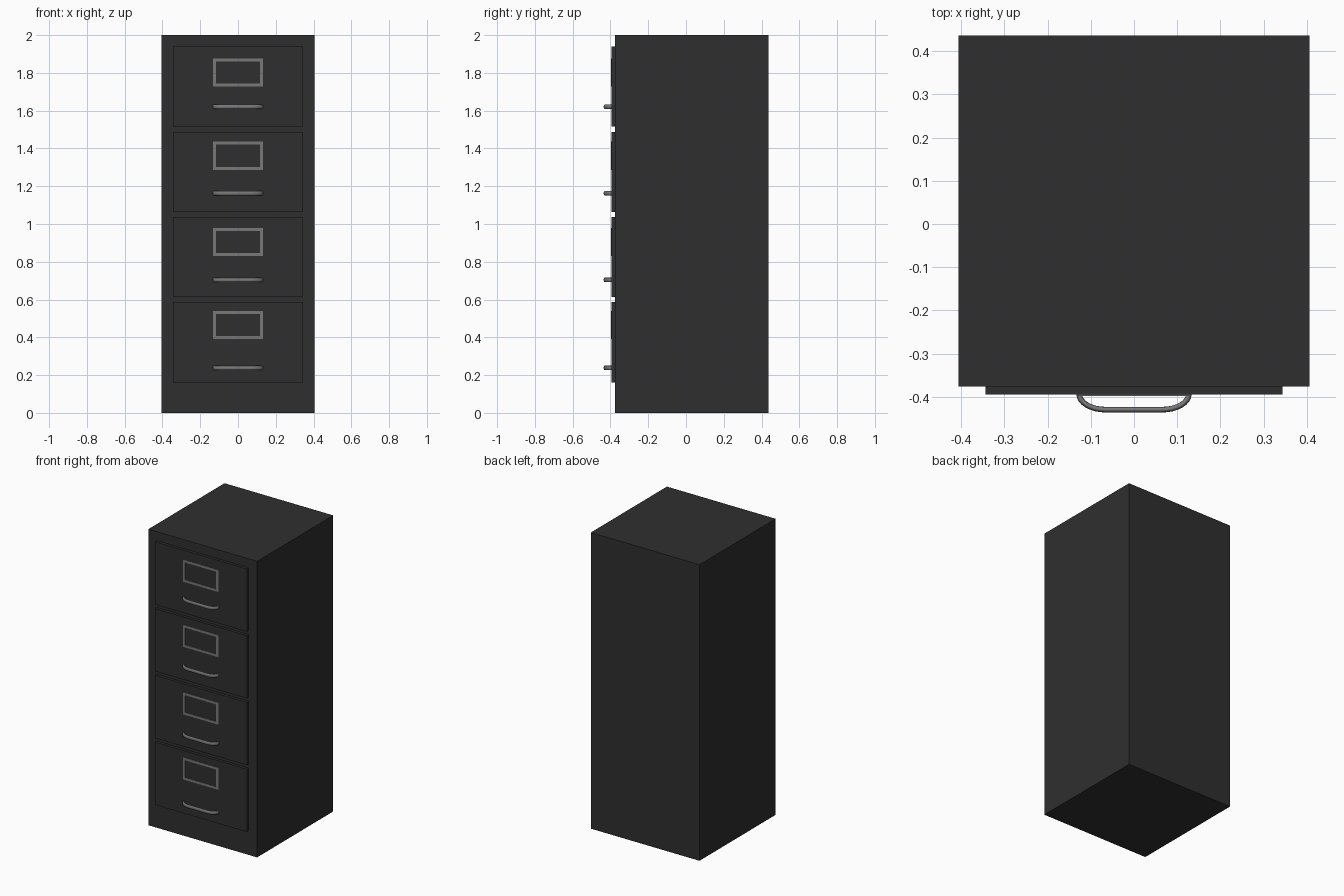
import bpy, bmesh, math
from mathutils import Vector

if "Cube" in bpy.data.objects:
    bpy.data.objects.remove(bpy.data.objects["Cube"])


def material(name, v):
    m = bpy.data.materials.new(name)
    m.diffuse_color = (v, v, v, 1)
    m.use_nodes = True
    m.node_tree.nodes["Principled BSDF"].inputs["Base Color"].default_value = m.diffuse_color
    return m


CHARCOAL = material("charcoal paint", 0.028)
GREY = material("grey metal", 0.19)

BODY_FRONT, BODY_BACK = -0.376, 0.436
DRAWER_FRONT = -0.395


def finish(bm, name, mat):
    bmesh.ops.recalc_face_normals(bm, faces=bm.faces)
    me = bpy.data.meshes.new(name)
    bm.to_mesh(me)
    bm.free()
    me.materials.append(mat)
    ob = bpy.data.objects.new(name, me)
    bpy.context.collection.objects.link(ob)
    return ob


def box(name, lo, hi, mat):
    bm = bmesh.new()
    bmesh.ops.create_cube(bm, size=1)
    for v in bm.verts:
        v.co = Vector([(a + b) / 2 + c * (b - a) for a, b, c in zip(lo, hi, v.co)])
    return finish(bm, name, mat)


def label_frame(name, half_w, z0, z1, border, depth):
    """Thin rectangular rim standing on the drawer front."""
    bm = bmesh.new()
    rims = []
    for y in (DRAWER_FRONT + 0.001, DRAWER_FRONT - depth):
        for b in (0, border):
            w = half_w - b
            rims.append([bm.verts.new((x, y, z)) for x, z in
                         ((-w, z0 + b), (w, z0 + b), (w, z1 - b), (-w, z1 - b))])
    order = [rims[0], rims[1], rims[3], rims[2]]
    for a, b in zip(order, order[1:] + order[:1]):
        for i in range(4):
            j = (i + 1) % 4
            bm.faces.new((a[i], a[j], b[j], b[i]))
    return finish(bm, name, GREY)


def handle(name, z, sides=12, steps=8):
    """Bow handle: oval section swept along a flat path with rounded ends."""
    half, flat, front = 0.127, 0.066, -0.4295
    root = DRAWER_FRONT + 0.002
    right = []
    for i in range(steps + 1):
        a = math.pi / 2 * i / steps
        right.append(Vector((flat + (half - flat) * math.sin(a),
                             root + (front - root) * math.cos(a), z)))
    path = [Vector((-p.x, p.y, p.z)) for p in reversed(right)] + right
    bm = bmesh.new()
    rings = []
    for i, p in enumerate(path):
        t = (path[min(i + 1, len(path) - 1)] - path[max(i - 1, 0)]).normalized()
        n = Vector((-t.y, t.x, 0))
        rings.append([bm.verts.new(p + n * 0.0065 * math.cos(2 * math.pi * k / sides)
                                   + Vector((0, 0, 0.012 * math.sin(2 * math.pi * k / sides))))
                      for k in range(sides)])
    for a, b in zip(rings, rings[1:]):
        for k in range(sides):
            j = (k + 1) % sides
            bm.faces.new((a[k], a[j], b[j], b[k]))
    bm.faces.new(rings[0])
    bm.faces.new(rings[-1])
    ob = finish(bm, name, GREY)
    for f in ob.data.polygons:
        f.use_smooth = len(f.vertices) == 4
    return ob


# Cabinet shell
box("cabinet_body", (-0.406, BODY_FRONT, 0), (0.406, BODY_BACK, 2), CHARCOAL)

# Drawers, top to bottom: drawer top, label frame top, handle height
rows = [(1.939, 1.876, 1.621), (1.488, 1.436, 1.163),
        (1.037, 0.980, 0.704), (0.586, 0.540, 0.238)]
for i, (top, label_top, grip) in enumerate(rows, 1):
    box(f"drawer_front_{i}", (-0.343, DRAWER_FRONT, top - 0.424),
        (0.343, BODY_FRONT + 0.001, top), CHARCOAL)
    label_frame(f"label_frame_{i}", 0.132, label_top - 0.149, label_top, 0.016, 0.003)
    handle(f"drawer_handle_{i}", grip)
